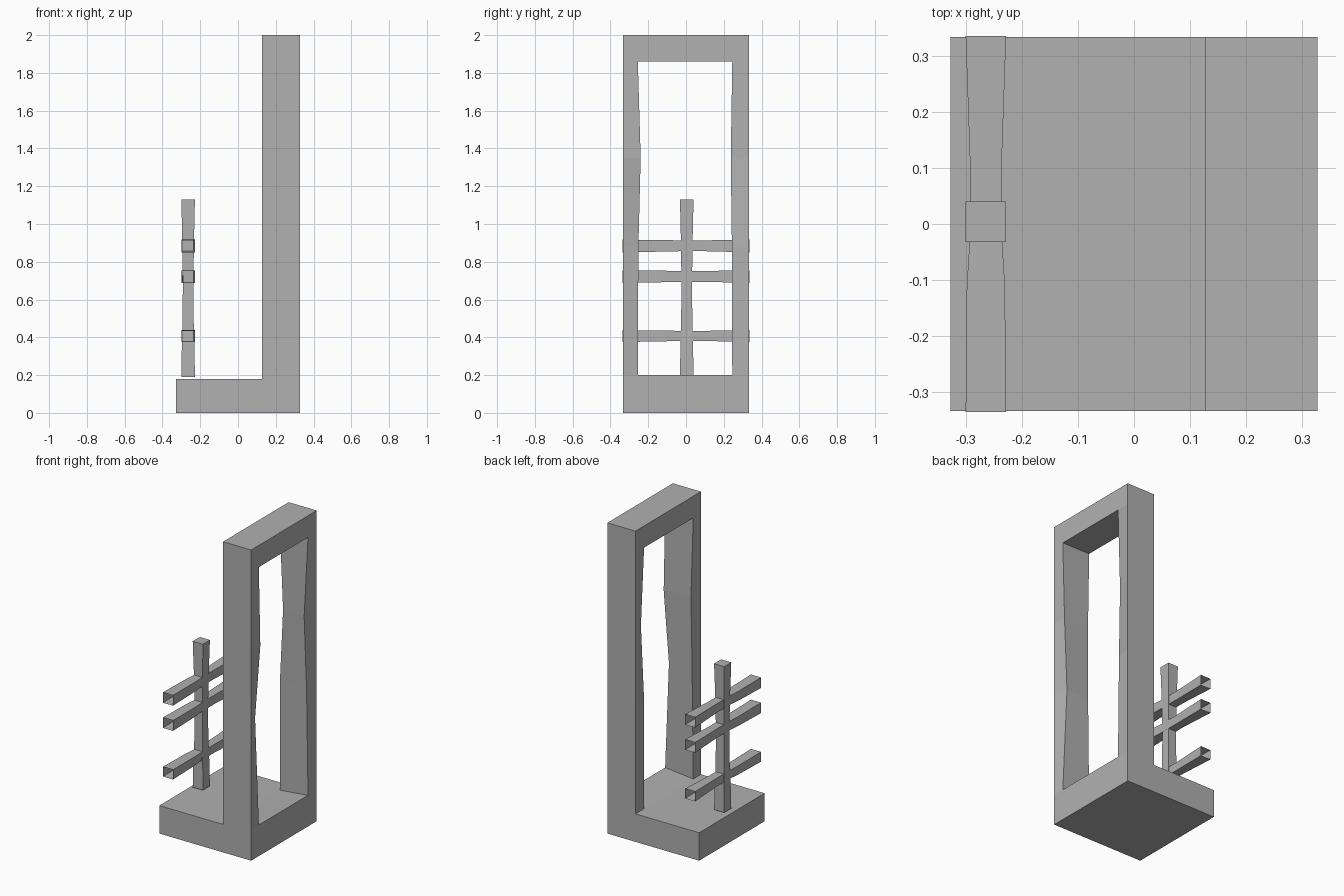
import bpy, bmesh

if "Cube" in bpy.data.objects:
    bpy.data.objects.remove(bpy.data.objects["Cube"])

grey = bpy.data.materials.new("dark_grey")
grey.diffuse_color = (0.44, 0.44, 0.44, 1)
grey.use_nodes = True
grey.node_tree.nodes["Principled BSDF"].inputs["Base Color"].default_value = grey.diffuse_color


def loft(name, rings, cap_start=True, cap_end=True):
    """Skin a list of four-cornered rings into one mesh part."""
    bm = bmesh.new()
    loops = [[bm.verts.new(p) for p in ring] for ring in rings]
    for a, b in zip(loops, loops[1:]):
        for i in range(4):
            j = (i + 1) % 4
            bm.faces.new((a[i], a[j], b[j], b[i]))
    if cap_start:
        bm.faces.new(loops[0][::-1])
    if cap_end:
        bm.faces.new(loops[-1])
    bmesh.ops.recalc_face_normals(bm, faces=bm.faces)
    me = bpy.data.meshes.new(name)
    bm.to_mesh(me)
    bm.free()
    me.materials.append(grey)
    ob = bpy.data.objects.new(name, me)
    bpy.context.collection.objects.link(ob)
    return ob


W = 0.333              # half width of base and frame
XB, XF = 0.127, 0.327  # frame depth
ZB, ZF = 0.18, 0.2     # sill height at back and front


def block(name, x0, x1, z0, top0, top1):
    """Full-width block whose top may slope along x."""
    loft(name, [[(x0, y, z0), (x1, y, z0), (x1, y, top1), (x0, y, top0)]
                for y in (-W, W)])


# Base slab, sloping frame sill and frame lintel
block("base", -0.327, XB, 0, ZB, ZB)
block("frame_sill", XB, XF, 0, ZB, ZF)
block("frame_lintel", XB, XF, 1.86, 2, 2)


# Frame side posts, with slightly carved inner edges
def side_post(name, outer_y, sections):
    rings = []
    for z, xf, yf, xb, yb in sections:
        zb = ZB if z == ZF else z      # foot follows the sill slope
        rings.append([(XB, outer_y, zb), (XF, outer_y, z),
                      (xf, yf, z), (xb, yb, zb)])
    loft(name, rings, False, False)


side_post("frame_post_left", -W, [
    (ZF, XF, -0.255, XB, -0.255), (0.88, 0.298, -0.252, 0.135, -0.255),
    (1.35, XF, -0.24, 0.14, -0.25), (1.86, XF, -0.255, XB, -0.255)])
side_post("frame_post_right", W, [
    (ZF, XF, 0.245, XB, 0.245), (0.88, 0.318, 0.243, XB, 0.245),
    (1.35, 0.305, 0.237, 0.153, 0.24), (1.86, XF, 0.245, XB, 0.245)])

# Lattice upright, waisted between its ends
CX, CY = -0.264, 0.004
loft("lattice_upright",
     [[(CX + sx * h, CY + sy * h, z)
       for sx, sy in ((-1, -1), (1, -1), (1, 1), (-1, 1))]
      for z, h in ((0.19, 0.036), (0.38, 0.033), (0.44, 0.03),
                   (0.69, 0.028), (0.915, 0.031), (1.13, 0.036))])

# Lattice crossbars: open-ended tubes, thinner towards the middle
for n, (z0, z1) in enumerate(((0.375, 0.438), (0.688, 0.755), (0.85, 0.917))):
    rings = []
    for y, h, dz in ((-0.335, 0.036, 0), (-0.11, 0.034, 0.004),
                     (-0.03, 0.029, 0.006), (0.1, 0.028, 0.006),
                     (0.335, 0.036, 0)):
        a, b = z0 + dz, z1 - dz * 0.6
        rings.append([(CX - h, y, a), (CX + h, y, a),
                      (CX + h, y, b), (CX - h, y, b)])
    loft(f"lattice_crossbar_{n + 1}", rings, False, False)
